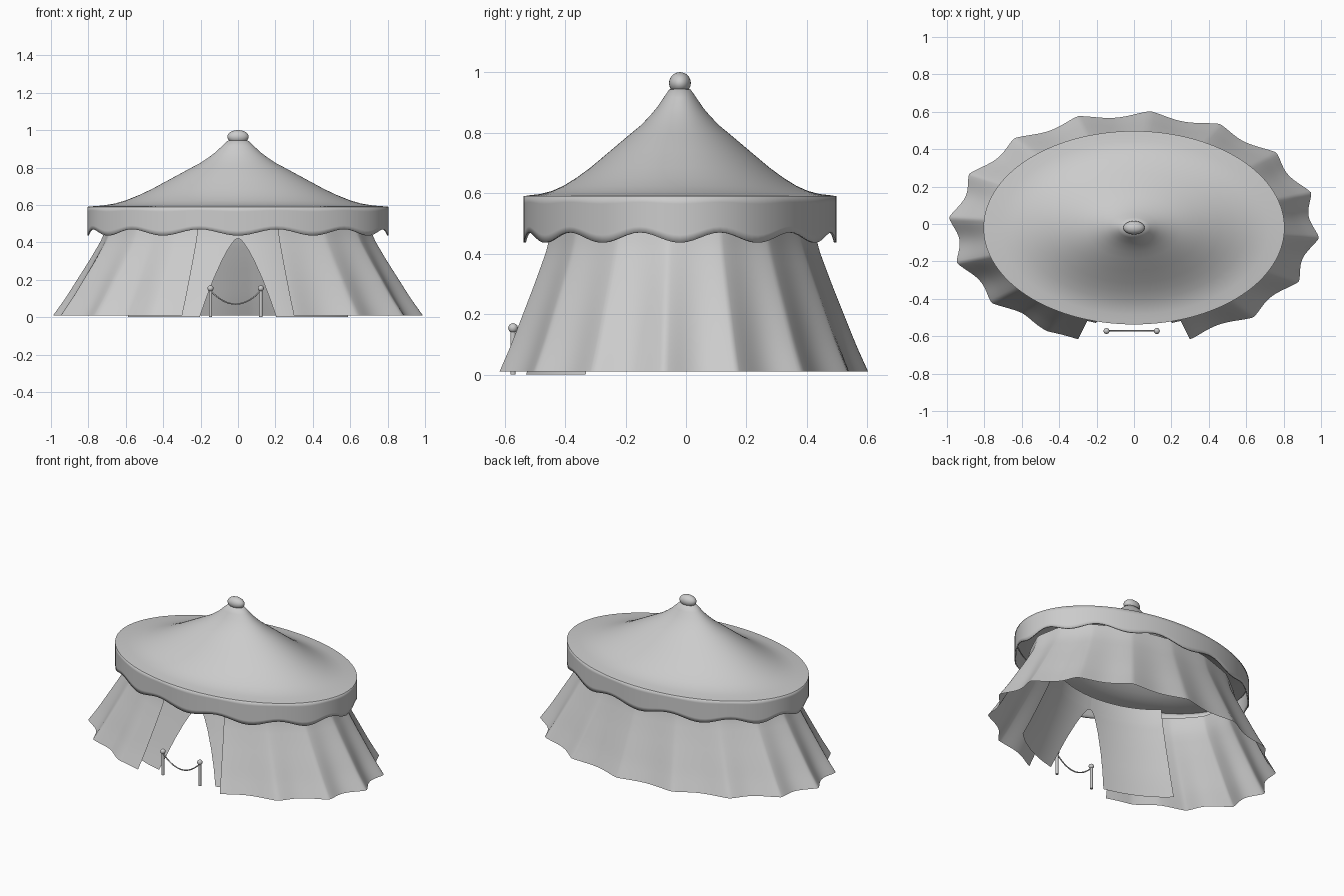
import bpy, bmesh, math
from math import sin, cos, pi, radians, sqrt

if "Cube" in bpy.data.objects:
    bpy.data.objects.remove(bpy.data.objects["Cube"])

CY = -0.02  # tent axis in y


def lerp_table(pts, z):
    for (z0, v0), (z1, v1) in zip(pts, pts[1:]):
        if z <= z1:
            return v0 + (v1 - v0) * (z - z0) / (z1 - z0)
    return pts[-1][1]


def grid(name, rows, closed=False, thick=0, angle=50):
    """Surface through rows of points, optionally closed around."""
    bm = bmesh.new()
    vs = [[bm.verts.new(p) for p in r] for r in rows]
    n = len(rows[0])
    for a, b in zip(vs, vs[1:]):
        for i in range(n if closed else n - 1):
            j = (i + 1) % n
            bm.faces.new((a[i], a[j], b[j], b[i]))
    bmesh.ops.remove_doubles(bm, verts=bm.verts, dist=1e-5)
    bmesh.ops.recalc_face_normals(bm, faces=bm.faces)
    me = bpy.data.meshes.new(name)
    bm.to_mesh(me)
    bm.free()
    ob = bpy.data.objects.new(name, me)
    bpy.context.collection.objects.link(ob)
    if thick:
        m = ob.modifiers.new("thickness", 'SOLIDIFY')
        m.thickness = thick
    smooth(ob, angle)
    return ob


def smooth(ob, angle=50):
    bpy.ops.object.select_all(action='DESELECT')
    ob.select_set(True)
    bpy.context.view_layer.objects.active = ob
    bpy.ops.object.shade_smooth_by_angle(angle=radians(angle))


def ball(name, loc, scale):
    bpy.ops.mesh.primitive_uv_sphere_add(segments=32, ring_count=16, radius=1, location=loc)
    ob = bpy.context.object
    ob.name = name
    ob.scale = scale
    smooth(ob)


# Roof: elliptical rings along a concave profile
A, B, N = 0.805, 0.517, 144
angles = [2 * pi * i / N for i in range(N)]
profile = [(0.805, 0.59), (0.775, 0.593), (0.72, 0.597), (0.66, 0.607), (0.60, 0.624),
           (0.53, 0.652), (0.46, 0.685), (0.36, 0.739), (0.257, 0.795), (0.20, 0.825),
           (0.15, 0.859), (0.12, 0.882), (0.085, 0.915), (0.055, 0.943), (0.0, 0.95)]
grid("roof", [[(r * cos(t), CY + r * B / A * sin(t), z) for t in angles]
              for r, z in profile], closed=True)

# Scalloped valance hanging from the roof rim
rows = []
for k in range(7):
    f = k / 6
    rows.append([(A * cos(t), CY + B * sin(t),
                  0.59 * (1 - f) + f * (0.453 - 0.017 * cos(12 * t))) for t in angles])
grid("valance", rows, closed=True, thick=0.008)

# Finial
ball("finial", (0, CY, 0.964), (0.057, 0.036, 0.036))

# Pleated outer wall, flaring down, open at the front
flare = [(0, 1.0), (0.1, 0.928), (0.2, 0.864), (0.3, 0.80), (0.4, 0.74), (0.45, 0.718), (0.52, 0.70)]
t0, t1, n = radians(-72.5), radians(252.5), 325
rows = []
for k in range(15):
    z = 0.01 + 0.50 * k / 14
    s = lerp_table(flare, z)
    amp = 0.055 - 0.08 * z
    row = []
    for i in range(n + 1):
        t = t0 + (t1 - t0) * i / n
        edge = min(1, (t1 - t) / radians(22))   # fade the pleats at the doorway edge
        r = s * (1 - amp * edge * abs(sin(8 * (t - radians(85)))) ** 1.2)
        row.append((r * cos(t), CY + 0.63 * r * sin(t), z))
    rows.append(row)
grid("outer_wall", rows, angle=40)

# Inner door curtains, meeting above the pointed doorway
door = [(0, 0.205), (0.1, 0.17), (0.2, 0.132), (0.3, 0.087), (0.36, 0.055), (0.40, 0.028),
        (0.415, 0.014), (0.42, 0.0), (0.55, 0.0)]
heights = [0.0, 0.05, 0.1, 0.15, 0.2, 0.25, 0.3, 0.33, 0.36, 0.38, 0.40, 0.415, 0.42, 0.46, 0.5]
for side, label in ((-1, "left"), (1, "right")):
    rows = []
    for z in heights:
        s, o = lerp_table(flare, z), lerp_table(door, z)
        row = []
        for i in range(13):
            x = o + (0.59 * s - o) * i / 12
            y = CY - 0.53 * s * sqrt(1 - (x / (0.73 * s)) ** 2)
            row.append((side * x, y, z))
        rows.append(row)
    grid(label + "_door_curtain", rows)

# Rope barrier: two posts with ball tops and a sagging rope
XL, XR, PY = -0.147, 0.122, -0.572
for x, label in ((XL, "left"), (XR, "right")):
    bpy.ops.mesh.primitive_cylinder_add(vertices=24, radius=0.009, depth=0.15, location=(x, PY, 0.075))
    bpy.context.object.name = label + "_barrier_post"
    smooth(bpy.context.object)
    ball(label + "_post_ball", (x, PY, 0.154), (0.016, 0.016, 0.016))

cu = bpy.data.curves.new("barrier_rope", 'CURVE')
cu.dimensions = '3D'
cu.bevel_depth = 0.004
cu.bevel_resolution = 3
sp = cu.splines.new('POLY')
sp.points.add(24)
for i, p in enumerate(sp.points):
    u = 2 * i / 24 - 1
    p.co = ((XL + XR) / 2 + u * (XR - XL) / 2, PY, 0.07 + 0.072 * u * u, 1)
bpy.context.collection.objects.link(bpy.data.objects.new("barrier_rope", cu))
